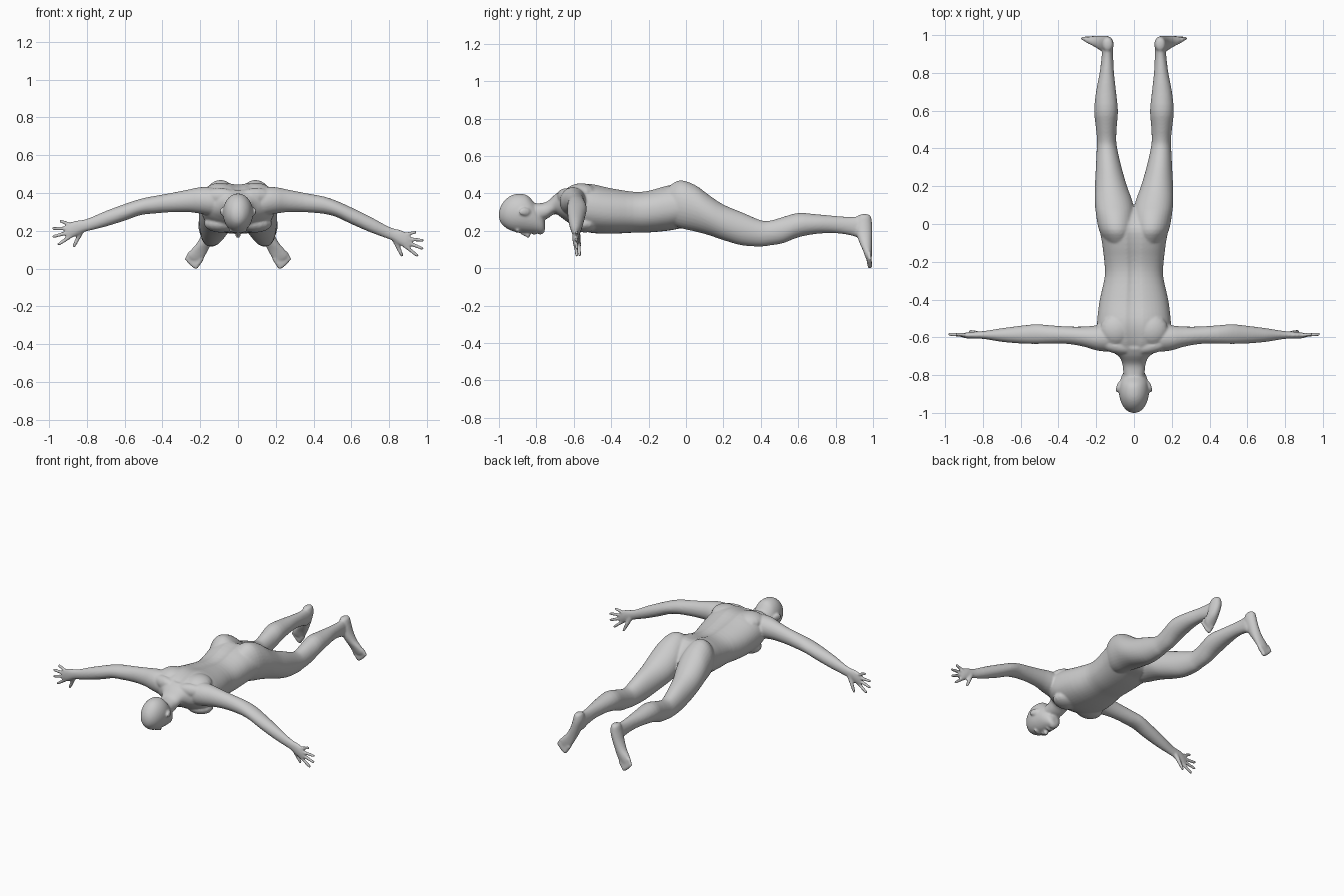
import bpy, bmesh, math
from mathutils import Vector, Matrix

bm = bmesh.new()


def skin(rings):
    """Closed tube through rings of points."""
    rings = [[bm.verts.new(p) for p in r] for r in rings]
    n = len(rings[0])
    for r, q in zip(rings, rings[1:]):
        for k in range(n):
            bm.faces.new((r[k], r[(k + 1) % n], q[(k + 1) % n], q[k]))
    bm.faces.new(rings[0])
    bm.faces.new(rings[-1])


def spline(rows, steps=3):
    """Catmull-Rom through rows of numbers."""
    out = []
    for i in range(len(rows) - 1):
        quad = (rows[max(i - 1, 0)], rows[i], rows[i + 1], rows[min(i + 2, len(rows) - 1)])
        for k in range(steps):
            t = k / steps
            out.append([b + (c - a) * t / 2 + (2 * a - 5 * b + 4 * c - d) * t * t / 2
                        + (3 * b - a - 3 * c + d) * t ** 3 / 2 for a, b, c, d in zip(*quad)])
    return out + [rows[-1]]


def loft(axis, rows, s=1, power=2.0, warp=None, n=32):
    """Tube of ovals: rows are (position, centre a, centre b, radius a, radius b)."""
    rings = []
    for t, a, b, ra, rb in spline(rows):
        ring = []
        for k in range(n):
            w = 2 * math.pi * (k + .5) / n
            c, d = math.cos(w), math.sin(w)
            u = a + ra * math.copysign(abs(c) ** (2 / power), c)
            v = b + rb * math.copysign(abs(d) ** (2 / power), d)
            p = Vector({'x': (t, u, v), 'y': (u, t, v), 'z': (u, v, t)}[axis])
            if warp:
                p = warp(p, d)
            ring.append((p.x * s, p.y, p.z))
        rings.append(ring)
    skin(rings)


def ball(p, r, s=1, rot=None):
    m = Matrix.Translation((p[0] * s, p[1], p[2])) @ (rot or Matrix()) @ Matrix.Diagonal((*r, 1))
    skin([[m @ Vector((math.sin(a) * math.cos(w), math.sin(a) * math.sin(w), math.cos(a)))
           for w in (math.pi * k / 8 for k in range(16))]
          for a in (math.pi * (j + .3) / 10.6 for j in range(11))])


def digit(p, q, r0, r1, s):
    """Tapered capsule from p to q."""
    p, q = (Vector((v[0] * s, v[1], v[2])) for v in (p, q))
    d = (q - p).normalized()
    u = d.orthogonal().normalized()
    v = d.cross(u)
    stack = [(p - d * r0 * math.cos(a), r0 * math.sin(a)) for a in (.3, .7, 1.1, 1.57)]
    stack += [(q + d * r1 * math.cos(a), r1 * math.sin(a)) for a in (1.57, 1.1, .7, .3)]
    skin([[c + (u * math.cos(w) + v * math.sin(w)) * r for w in (math.pi * k / 6 for k in range(12))]
          for c, r in stack])


def spine_groove(p, d):
    if d > 0 and p.y > -.66:
        p.z -= .016 * math.exp(-(p.x / .022) ** 2)
    return p


# torso and neck
loft('y', [(-.84, 0, .30, .05, .05), (-.78, 0, .303, .057, .047), (-.74, 0, .315, .062, .046),
           (-.70, 0, .345, .082, .052), (-.66, 0, .345, .145, .076), (-.62, 0, .34, .18, .10),
           (-.56, 0, .331, .195, .124), (-.50, 0, .323, .194, .132), (-.40, 0, .31, .181, .123),
           (-.28, 0, .304, .155, .111), (-.20, 0, .307, .157, .113), (-.10, 0, .325, .169, .122),
           (-.02, 0, .335, .18, .118), (.05, 0, .315, .15, .09), (.09, 0, .30, .10, .05)],
     power=2.25, warp=spine_groove, n=48)

# head
loft('y', [(-1.0, 0, .288, .012, .015), (-.99, 0, .29, .035, .045), (-.965, 0, .295, .058, .075),
           (-.93, 0, .298, .073, .096), (-.89, 0, .298, .080, .103), (-.85, 0, .292, .077, .101),
           (-.815, 0, .274, .069, .084), (-.785, 0, .253, .056, .065), (-.765, 0, .237, .042, .049),
           (-.755, 0, .228, .022, .028)])
# nose, lips, brow, mouth, chin
ball((0, -.862, .197), (.011, .03, .022), rot=Matrix.Rotation(-.3, 4, 'X'))
ball((0, -.845, .185), (.016, .012, .022))
ball((0, -.90, .205), (.05, .014, .013))
ball((0, -.812, .193), (.024, .012, .012))
ball((0, -.778, .196), (.024, .016, .014))

for s in (1, -1):
    # ears
    ball((.083, -.862, .305), (.010, .032, .021), s, Matrix.Rotation(.3 * s, 4, 'Z'))
    # shoulder blades, chest, neck-to-shoulder muscles
    ball((.095, -.56, .405), (.085, .085, .052), s)
    ball((.09, -.54, .242), (.09, .075, .048), s)
    ball((.10, -.645, .385), (.10, .04, .045), s, Matrix.Rotation(.25 * s, 4, 'Z'))

    # legs with buttocks
    loft('y', [(-.13, .08, .34, .04, .06), (-.09, .085, .342, .07, .10), (-.03, .092, .345, .094, .128),
               (.05, .099, .323, .102, .124), (.12, .108, .288, .100, .108), (.20, .122, .248, .085, .095),
               (.30, .134, .213, .068, .088), (.40, .143, .189, .054, .070), (.45, .145, .191, .051, .066),
               (.52, .147, .207, .056, .070), (.60, .148, .233, .063, .065), (.70, .148, .239, .053, .052),
               (.80, .144, .236, .038, .046), (.88, .141, .228, .031, .049), (.93, .139, .222, .029, .058),
               (.95, .139, .225, .022, .045)], s)

    # feet, pointing down and splayed outwards
    loft('z', [(.292, .138, .955, .012, .015), (.28, .139, .952, .026, .036), (.24, .142, .950, .034, .045),
               (.19, .156, .953, .035, .043), (.14, .178, .961, .038, .034), (.10, .204, .970, .046, .025),
               (.07, .220, .975, .046, .019), (.05, .222, .978, .036, .014)], s)
    for i in range(5):
        t = i / 4
        digit((.196 + .058 * t, .978, .055 + .03 * t),
              (.222 + .050 * t, .983, .013 + .04 * t ** 1.3),
              .015 - .004 * t, .013 - .003 * t, s)

    # arms; one hangs slightly lower than the other
    def droop(p, d=0):
        p = Vector(p)
        p.z -= s * .06 * max(0, p.x - .45)
        return p

    loft('x', [(.08, -.60, .35, .05, .05), (.13, -.603, .358, .072, .075), (.20, -.603, .364, .066, .070),
               (.26, -.597, .362, .054, .060), (.35, -.589, .353, .046, .051), (.45, -.585, .340, .049, .046),
               (.52, -.583, .324, .052, .043), (.60, -.586, .292, .047, .044), (.70, -.588, .252, .036, .041),
               (.78, -.588, .220, .023, .034), (.82, -.588, .206, .019, .033), (.86, -.589, .191, .018, .041),
               (.89, -.590, .178, .015, .042), (.91, -.590, .171, .010, .034)], s, warp=droop)
    # fingers and thumb
    for base, tip in (((.880, .207), (.938, .225)), ((.895, .189), (.977, .184)),
                      ((.895, .168), (.975, .142)), ((.885, .149), (.948, .103))):
        digit(droop((base[0], -.590, base[1])), droop((tip[0], -.584, tip[1])), .011, .009, s)
    digit(droop((.825, -.582, .188)), droop((.868, -.568, .098)), .015, .009, s)

bmesh.ops.recalc_face_normals(bm, faces=bm.faces[:])
mesh = bpy.data.meshes.new("body")
bm.to_mesh(mesh)
bm.free()
body = bpy.data.objects.new("body", mesh)
bpy.context.collection.objects.link(body)
bpy.context.view_layer.objects.active = body
body.select_set(True)

# fuse the parts into one smooth skin
fuse = body.modifiers.new("fuse", 'REMESH')
fuse.mode = 'VOXEL'
fuse.voxel_size = .0065
soften = body.modifiers.new("soften", 'SMOOTH')
soften.factor = .5
soften.iterations = 4
for name in ("fuse", "soften"):
    bpy.ops.object.modifier_apply(modifier=name)

# settle on the ground
low = min(v.co.z for v in body.data.vertices)
body.data.transform(Matrix.Translation((0, 0, -low)))
bpy.ops.object.shade_smooth()
